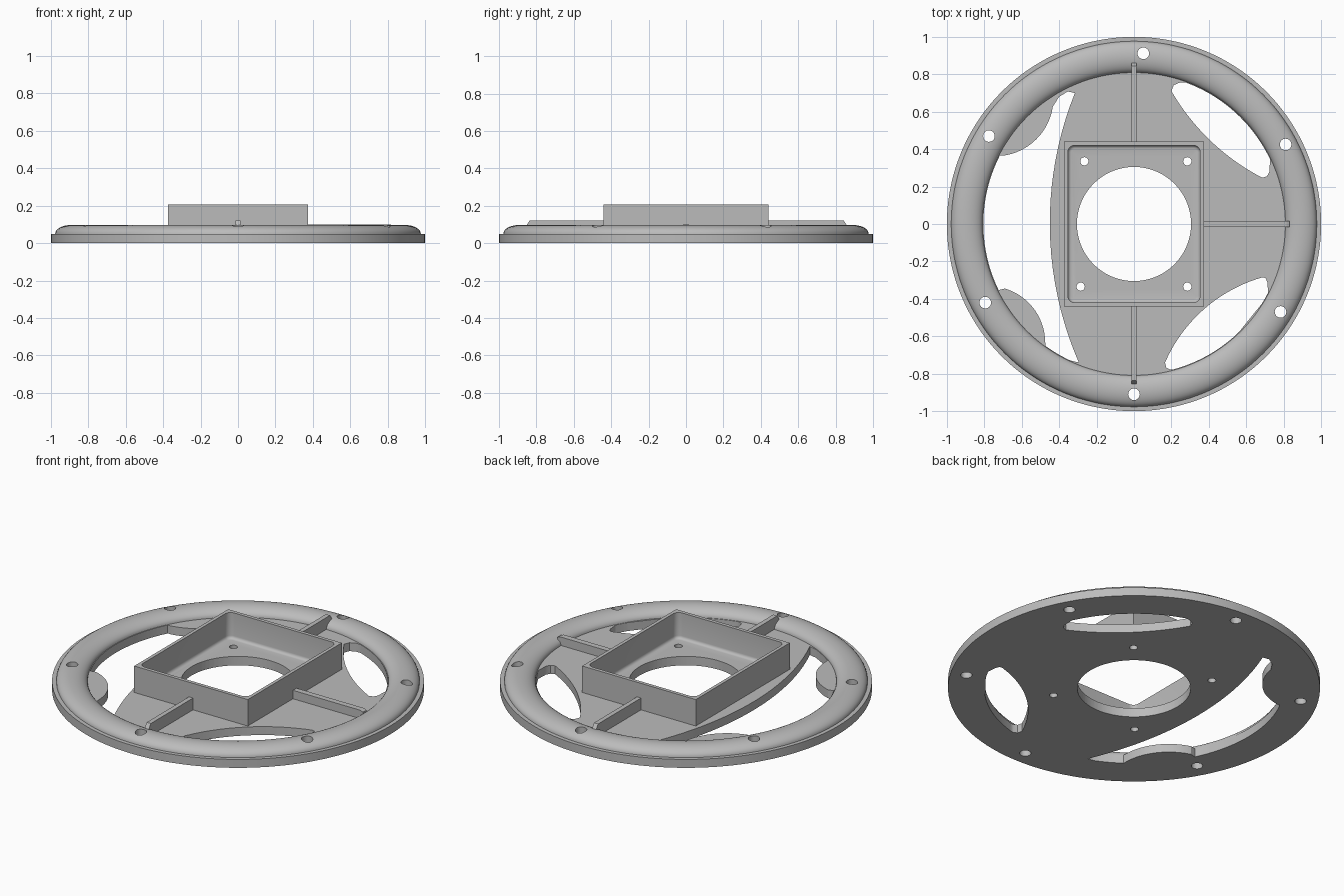
import bpy, bmesh
from math import cos, sin, pi, radians, atan2
from mathutils import Matrix, Vector

old = bpy.data.objects.get("Cube")
if old:
    bpy.data.objects.remove(old)

grey = bpy.data.materials.new("satin grey")
grey.use_nodes = True
COLOR = (0.5, 0.5, 0.5, 1)
grey.diffuse_color = COLOR
grey.node_tree.nodes["Principled BSDF"].inputs["Base Color"].default_value = COLOR


def finish(bm, name):
    bmesh.ops.recalc_face_normals(bm, faces=bm.faces[:])
    mesh = bpy.data.meshes.new(name)
    bm.to_mesh(mesh)
    bm.free()
    mesh.materials.append(grey)
    obj = bpy.data.objects.new(name, mesh)
    bpy.context.collection.objects.link(obj)
    return obj


def activate(obj):
    bpy.ops.object.select_all(action='DESELECT')
    obj.select_set(True)
    bpy.context.view_layer.objects.active = obj


def cut(obj, cutter):
    mod = obj.modifiers.new("cut", 'BOOLEAN')
    mod.operation = 'DIFFERENCE'
    mod.solver = 'EXACT'
    mod.object = cutter
    activate(obj)
    bpy.ops.object.modifier_apply(modifier=mod.name)


def smooth(obj):
    activate(obj)
    bpy.ops.object.shade_smooth_by_angle(angle=radians(30))


def prism(bm, outline, z0=-0.1, z1=0.3):
    face = bm.faces.new([bm.verts.new((x, y, z0)) for x, y in outline])
    out = bmesh.ops.extrude_face_region(bm, geom=[face])
    verts = [g for g in out["geom"] if isinstance(g, bmesh.types.BMVert)]
    bmesh.ops.translate(bm, verts=verts, vec=(0, 0, z1 - z0))


def circle(x, y, r, n):
    return [(x + r * cos(2 * pi * i / n), y + r * sin(2 * pi * i / n)) for i in range(n)]


def rim_arc(a, b, n=20, r=0.805):
    angles = [radians(a + (b - a) * i / n) for i in range(n + 1)]
    return [(r * cos(t), r * sin(t)) for t in angles]


def arc3(a, b, c, n=20):
    """Circular arc from a to c passing through b."""
    a, b, c = Vector(a), Vector(b), Vector(c)
    u, v = b - a, c - a
    d = 2 * u.cross(v)
    o = a + Vector((v.y * u.length_squared - u.y * v.length_squared,
                    u.x * v.length_squared - v.x * u.length_squared)) / d
    r = (a - o).length
    t0 = atan2(a.y - o.y, a.x - o.x)
    sweep = (atan2(c.y - o.y, c.x - o.x) - t0 + pi) % (2 * pi) - pi
    return [(o.x + r * cos(t0 + sweep * i / n), o.y + r * sin(t0 + sweep * i / n))
            for i in range(n + 1)]


# Wheel body: a disc with a raised round rim
profile = [(0, 0), (1, 0), (1, 0.05), (0.977, 0.05)]
profile += [(0.893 + 0.084 * cos(pi * i / 16), 0.05 + 0.047 * sin(pi * i / 16))
            for i in range(1, 17)]
profile += [(0, 0.05)]
bm = bmesh.new()
pts = [bm.verts.new((x, 0, z)) for x, z in profile]
edges = [bm.edges.new(pair) for pair in zip(pts, pts[1:])]
bmesh.ops.spin(bm, geom=pts + edges, cent=(0, 0, 0), axis=(0, 0, 1),
               angle=2 * pi, steps=144, use_duplicate=False)
bmesh.ops.remove_doubles(bm, verts=bm.verts[:], dist=0.0001)
body = finish(bm, "wheel_body")

# Openings between the spokes
back_opening = (arc3((0.686, 0.247), (0.43, 0.425), (0.2, 0.71))
                + [(0.212, 0.742), (0.247, 0.757)] + rim_arc(70, 25.5)
                + [(0.724, 0.279), (0.71, 0.255)])
front_opening = (arc3((0.686, -0.285), (0.38, -0.45), (0.166, -0.74))
                 + [(0.172, -0.768), (0.195, -0.778)] + rim_arc(-75, -46)
                 + rim_arc(-32, -27, 3) + [(0.712, -0.31), (0.703, -0.288)])
side_opening = (arc3((-0.316, 0.7), (-0.45, 0), (-0.295, -0.74))
                + rim_arc(245, 234, 6)
                + arc3((-0.475, -0.62), (-0.53, -0.46), (-0.69, -0.345))
                + rim_arc(206, 153)
                + arc3((-0.7, 0.365), (-0.52, 0.455), (-0.434, 0.627))
                + [(-0.4, 0.68), (-0.354, 0.708)])
bm = bmesh.new()
for outline in (back_opening, front_opening, side_opening):
    prism(bm, outline)

# Bolt holes through the rim
for x, y in ((0.05, 0.912), (-0.775, 0.47), (0.81, 0.425),
             (-0.795, -0.42), (0.783, -0.47), (0, -0.91)):
    prism(bm, circle(x, y, 0.031, 24))
rim_cutter = finish(bm, "rim_cutter")

# Hub bore and mounting holes
bm = bmesh.new()
prism(bm, circle(0, 0, 0.305, 72))
for x, y in ((-0.265, 0.335), (0.285, 0.335), (-0.285, -0.335), (0.285, -0.335)):
    prism(bm, circle(x, y, 0.022, 20))
hub_cutter = finish(bm, "hub_cutter")

# Hub tray: an open box with a rounded cavity
bm = bmesh.new()
prism(bm, [(-0.373, -0.441), (0.373, -0.441), (0.373, 0.441), (-0.373, 0.441)], 0.049, 0.207)
tray = finish(bm, "hub_tray")
bm = bmesh.new()
prism(bm, [(-0.353, -0.42), (0.353, -0.42), (0.353, 0.42), (-0.353, 0.42)], 0.053, 0.3)
upright = [e for e in bm.edges if abs(e.verts[0].co.z - e.verts[1].co.z) > 0.1]
bmesh.ops.bevel(bm, geom=upright, offset=0.035, segments=5, profile=0.5, affect='EDGES')
floor = [e for e in bm.edges if all(v.co.z < 0.06 for v in e.verts)]
bmesh.ops.bevel(bm, geom=floor, offset=0.018, segments=4, profile=0.5, affect='EDGES')
cavity_cutter = finish(bm, "cavity_cutter")

cut(body, rim_cutter)
cut(body, hub_cutter)
cut(tray, cavity_cutter)
cut(tray, hub_cutter)
for cutter in (rim_cutter, hub_cutter, cavity_cutter):
    bpy.data.objects.remove(cutter)
smooth(body)
smooth(tray)


# Ribs from the tray to the rim, with sloped outer ends
def rib(name, angle, start, end, top, width):
    bm = bmesh.new()
    prism(bm, [(start, 0.045), (end, 0.045), (end, 0.093), (end - 0.018, top), (start, top)],
          -width / 2, width / 2)
    turn = Matrix.Rotation(radians(angle), 4, 'Z') @ Matrix.Rotation(pi / 2, 4, 'X')
    bm.transform(turn)
    finish(bm, name)


rib("back_rib", 90, 0.43, 0.862, 0.12, 0.027)
rib("front_rib", -90, 0.43, 0.855, 0.12, 0.027)
rib("left_rib", 0, 0.36, 0.832, 0.1, 0.034)
